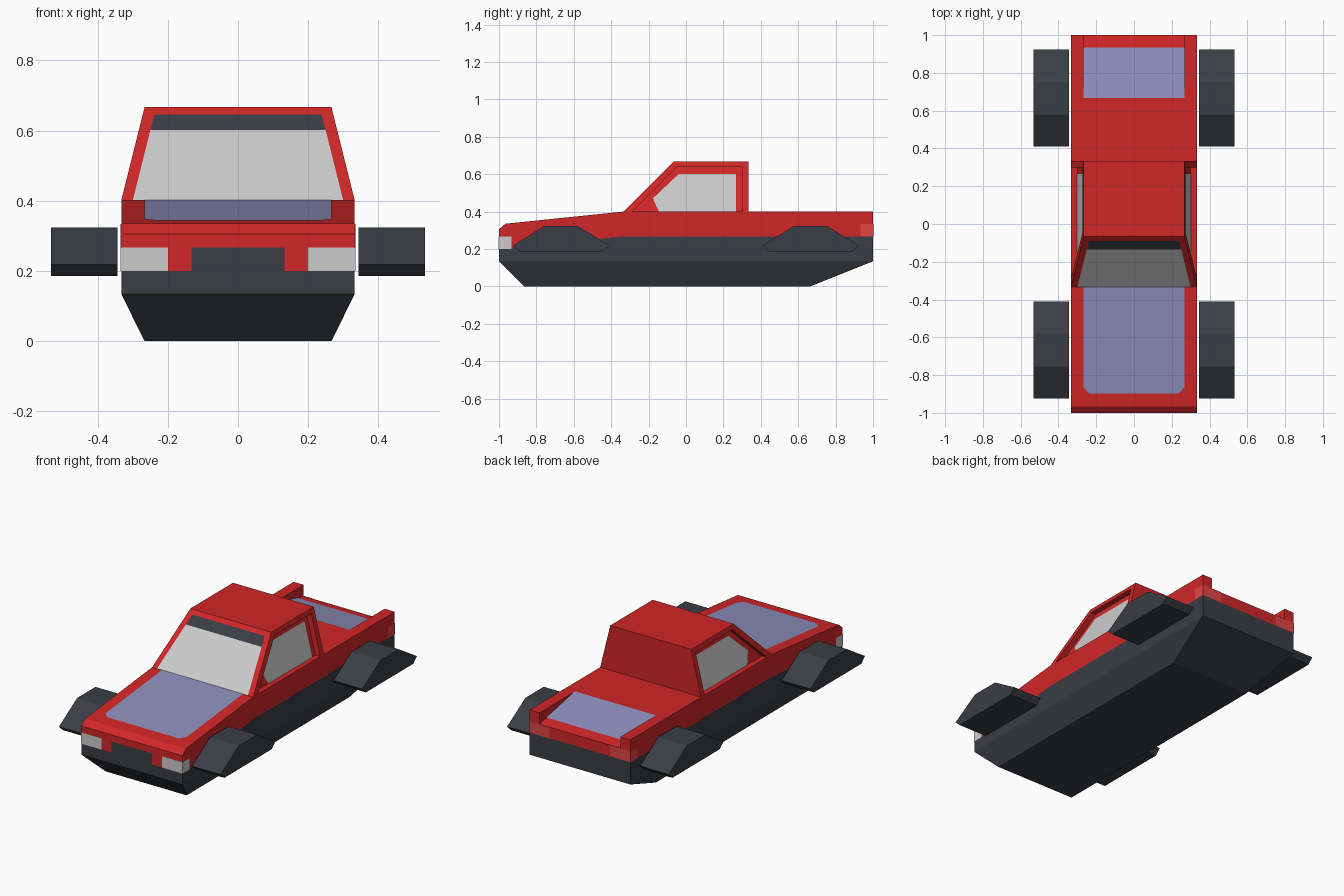
import bpy
from mathutils import Vector

if "Cube" in bpy.data.objects:
    bpy.data.objects.remove(bpy.data.objects["Cube"])


def material(name, rgb):
    m = bpy.data.materials.new(name)
    m.diffuse_color = (*rgb, 1)
    m.use_nodes = True
    m.node_tree.nodes["Principled BSDF"].inputs["Base Color"].default_value = m.diffuse_color
    return m


RED = material("red paint", (0.64, 0.02, 0.02))
LAMP_RED = material("tail lamp red", (0.75, 0.06, 0.06))
DARK = material("dark trim", (0.042, 0.047, 0.058))
BLUE = material("blue panel", (0.27, 0.27, 0.50))
GLASS = material("pale glass", (0.52, 0.52, 0.52))


def build(name, mat, polys=(), sides=(), ref=(0, 0, 0.2)):
    """Faces turned away from ref; 'sides' are given for +x and mirrored."""
    verts, index, faces = [], {}, []

    def add(poly):
        for p in poly:
            key = tuple(round(c, 5) for c in p)
            if key not in index:
                index[key] = len(verts)
                verts.append(key)
        faces.append([index[tuple(round(c, 5) for c in p)] for p in poly])

    def outward(poly):
        ps = [Vector(p) for p in poly]
        n = sum((a.cross(b) for a, b in zip(ps, ps[1:] + ps[:1])), Vector())
        mid = sum(ps, Vector()) / len(ps)
        return poly if n.dot(mid - Vector(ref)) > 0 else poly[::-1]

    for poly in polys:
        add(outward(list(poly)))
    for poly in sides:
        poly = outward(list(poly))
        add(poly)
        add([(-x, y, z) for x, y, z in poly[::-1]])
    me = bpy.data.meshes.new(name)
    me.from_pydata(verts, [], faces)
    me.materials.append(mat)
    ob = bpy.data.objects.new(name, me)
    bpy.context.collection.objects.link(ob)
    return ob


def across(path, w):
    """Quads spanning x = -w..w along a (y, z) path."""
    return [[(-w, *a), (w, *a), (w, *b), (-w, *b)] for a, b in zip(path, path[1:])]


def flat(x, pts):
    return [(x, y, z) for y, z in pts]


W, I = 0.333, 0.267


# Dark lower hull, lofted from three rings
def ring(w, y0, z0, y1, z1):
    return [(-w, y0, z0), (w, y0, z0), (w, y1, z1), (-w, y1, z1)]


low, mid = ring(I, -0.865, 0, 0.665, 0), ring(W, -1, 0.134, 1, 0.134)
polys = [low]
for k in range(4):
    j = (k + 1) % 4
    polys.append([low[k], low[j], mid[j], mid[k]])
polys += across([(-1, 0.134), (-1, 0.2)], W) + across([(1, 0.134), (1, 0.267)], W)
build("lower_hull", DARK, polys,
      [flat(W, [(-1, 0.134), (1, 0.134), (1, 0.267), (-W, 0.267), (-1, 0.2)])])

# Red upper body: nose, hood, deck, sloping bed, flanks
build("upper_body", RED,
      across([(-1, 0.2), (-1, 0.305), (-0.965, 0.335), (-W, 0.4)], W)
      + across([(W, 0.4), (0.667, 0.4)], W)
      + across([(0.667, 0.4), (1, 0.333)], I)
      + across([(1, 0.333), (1, 0.267)], W),
      [flat(W, [(-1, 0.2), (-1, 0.305), (-0.965, 0.335), (-W, 0.4), (1, 0.4),
                (1, 0.267), (-W, 0.267)]),
       [(0.3, -W, 0.4), (W, -W, 0.4), (W, W, 0.4), (0.3, W, 0.4)]])

# Bed rails beside the slope
build("bed_rail", RED, (),
      [flat(I, [(0.667, 0.4), (1, 0.4), (1, 0.333)]),
       [(I, 0.667, 0.4), (W, 0.667, 0.4), (W, 1, 0.4), (I, 1, 0.4)],
       [(I, 1, 0.333), (W, 1, 0.333), (W, 1, 0.4), (I, 1, 0.4)]],
      ref=(0.3, 0.85, 0.37))


# Cabin shell with side frames
def side(pts, d=0.0):
    return [(W - 0.25 * (z - 0.4) - d, y, z) for y, z in pts]


outer = [(-W, 0.4), (-0.067, 0.667), (W, 0.667), (W, 0.4)]
inner = [(-0.287, 0.4), (-0.047, 0.64), (0.3, 0.64), (0.3, 0.4)]
so, si, sr = side(outer), side(inner), side(inner, 0.033)


def flip(p):
    return (-p[0], p[1], p[2])


build("cabin", RED,
      [[a, b, flip(b), flip(a)] for a, b in zip(so, so[1:])],
      [[so[k], so[k + 1], si[k + 1], si[k]] for k in range(3)],
      ref=(0, 0.1, 0.45))
# Window recesses: back face, then jambs facing into the opening
build("window_recess", RED, (), [sr], ref=(0, 0.1, 0.45))
for jamb, k in (("front", 0), ("top", 1), ("rear", 2)):
    far = ((0.3, -0.5, 0.6), (0.3, 0.1, 0.9), (0.3, 0.6, 0.5))[k]
    build("window_jamb_" + jamb, RED, (), [[si[k], si[k + 1], sr[k + 1], sr[k]]], ref=far)
build("side_window", GLASS, (),
      [side([(-0.145, 0.4), (-0.177, 0.47), (-0.038, 0.602), (I, 0.602), (I, 0.4)], 0.031)])


# Windshield and its dark sun strip
def screen(z0, w0, z1, w1):
    y = lambda z: z - 0.733 - 0.0015
    s = 0.0015
    return [(-w0, y(z0), z0 + s), (w0, y(z0), z0 + s), (w1, y(z1), z1 + s), (-w1, y(z1), z1 + s)]


build("windshield", GLASS, [screen(0.4, 0.3, 0.6, 0.25)])
build("sun_strip", DARK, [screen(0.6, 0.25, 0.645, 0.238)])


# Hood and bed panels
def hood(x, y):
    return (x, y, 0.402 + (y + W) * 0.065 / 0.632)


build("hood_panel", BLUE, [[hood(-I, -W), hood(I, -W), hood(I, -0.865), hood(0.237, -0.897),
                            hood(-0.237, -0.897), hood(-I, -0.865)]])
build("bed_panel", BLUE, across([(0.667, 0.402), (0.935, 0.348)], I))

# Grille and lamps wrapping round the corners
E = 0.002
build("grille", DARK, across([(-1 - E, 0.2), (-1 - E, 0.267)], 0.133))


def lamp(name, mat, s, z0, z1):
    a, b, c = (0.2, s * (1 + E)), (W + E, s * (1 + E)), (W + E, s * 0.933)
    build(name, mat, (), [[(*p, z0), (*q, z0), (*q, z1), (*p, z1)] for p, q in ((a, b), (b, c))])


lamp("headlamp", GLASS, -1, 0.2, 0.267)
lamp("tail_lamp", LAMP_RED, 1, 0.267, 0.333)

# Faceted wheel pods
pod = [(-0.258, 0.218), (-0.088, 0.324), (0.086, 0.324), (0.257, 0.218), (0.223, 0.185), (-0.223, 0.185)]
for name, yc in (("front_wheel", -0.667), ("rear_wheel", 0.667)):
    pts = [(yc + y, z) for y, z in pod]
    a, b = flat(0.343, pts), flat(0.533, pts)
    build(name, DARK, (),
          [a, b] + [[a[k], a[(k + 1) % 6], b[(k + 1) % 6], b[k]] for k in range(6)],
          ref=(0.44, yc, 0.25))
